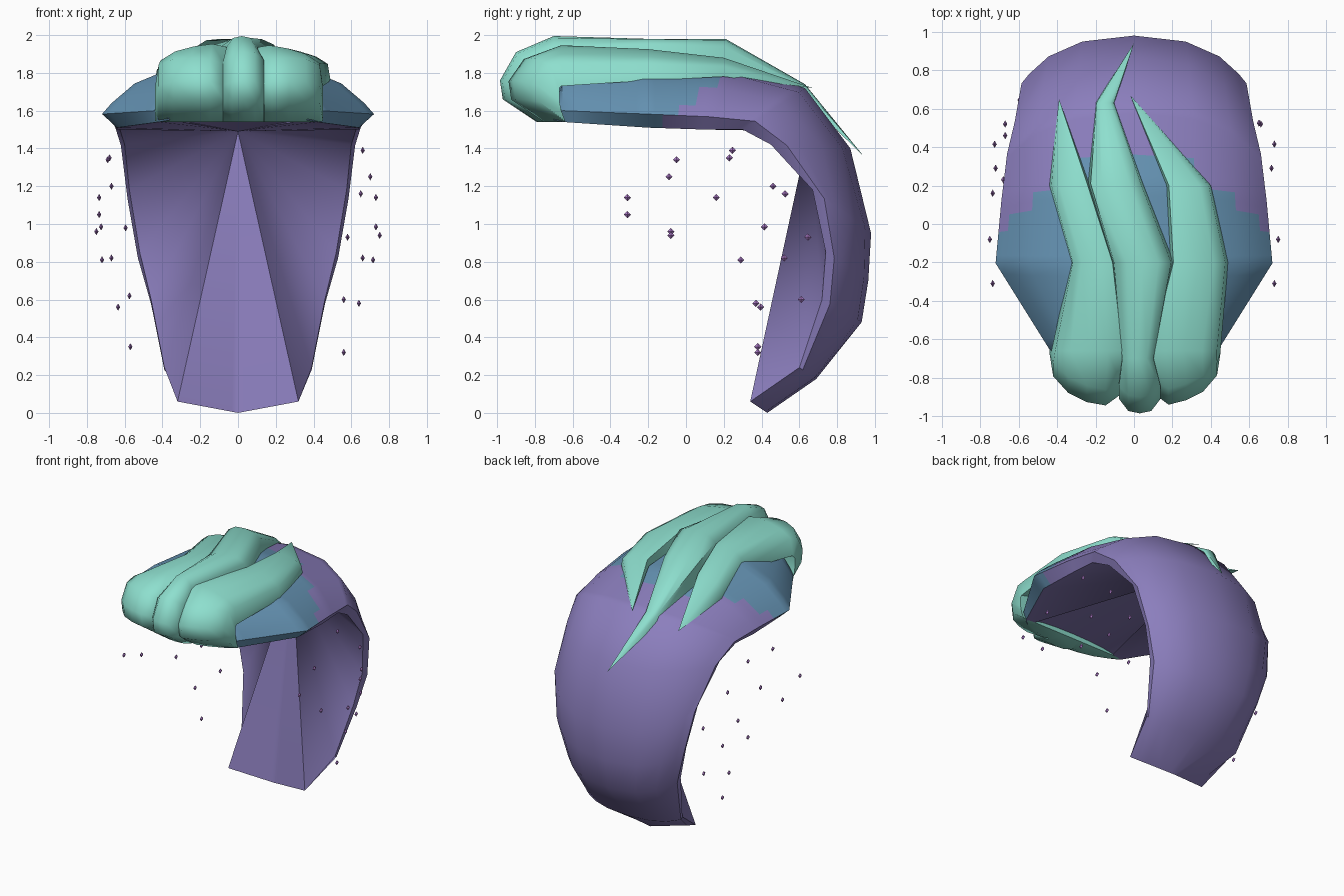
import bpy, bmesh, math
from mathutils import Vector

if "Cube" in bpy.data.objects:
    bpy.data.objects.remove(bpy.data.objects["Cube"])


def material(name, rgb):
    m = bpy.data.materials.new(name)
    m.diffuse_color = (*rgb, 1)
    m.use_nodes = True
    m.node_tree.nodes["Principled BSDF"].inputs["Base Color"].default_value = m.diffuse_color
    return m


PURPLE = material("purple", (0.26, 0.21, 0.51))
BLUE = material("slate_blue", (0.13, 0.29, 0.45))
MINT = material("mint", (0.27, 0.74, 0.62))
LILAC = material("lilac", (0.40, 0.19, 0.56))


def finish(bm, name, mats, smooth=40, flip=False):
    bmesh.ops.remove_doubles(bm, verts=bm.verts, dist=0.0005)
    bmesh.ops.recalc_face_normals(bm, faces=bm.faces)
    if flip:
        bmesh.ops.reverse_faces(bm, faces=bm.faces)
    me = bpy.data.meshes.new(name)
    bm.to_mesh(me)
    bm.free()
    for m in mats:
        me.materials.append(m)
    ob = bpy.data.objects.new(name, me)
    bpy.context.collection.objects.link(ob)
    if smooth:
        bpy.ops.object.select_all(action='DESELECT')
        ob.select_set(True)
        bpy.context.view_layer.objects.active = ob
        bpy.ops.object.shade_smooth_by_angle(angle=math.radians(smooth))
    return ob


def skin(bm, rows):
    """Bridge equal-length rows of points with quads."""
    grid = [[bm.verts.new(p) for p in r] for r in rows]
    for a, b in zip(grid, grid[1:]):
        for i in range(len(a) - 1):
            bm.faces.new((a[i], a[i + 1], b[i + 1], b[i]))
    return grid


# Main sweep: crown y,z / rim y,z / rim half width / widest half width
STATIONS = [
    (-.72, 1.60, -.70, 1.55, .36, .37),
    (-.66, 1.84, -.65, 1.54, .42, .44),
    (-.22, 1.87, -.20, 1.51, .64, .72),
    (.20, 1.84, .10, 1.50, .64, .69),
    (.63, 1.72, .30, 1.50, .625, .66),
    (.87, 1.40, .45, 1.42, .60, .62),
    (.98, .95, .67, 1.18, .575, .585),
    (.965, .70, .74, .85, .52, .53),
    (.93, .48, .72, .60, .46, .46),
    (.69, .18, .60, .24, .39, .39),
    (.43, .00, .34, .06, .32, None),
]
SECTION = [(0, None), (.2, 1.0), (.36, .93), (.65, .76), (.9, .46), (1, 0)]


def shell_row(s):
    ty, tz, ry, rz, rim, wide = s
    half = []
    for f, k in SECTION:
        if wide is None:                  # straight lower lip
            x = rim * (1 - f)
        else:
            x = rim if k is None else wide * k
        half.append(Vector((x, ry + (ty - ry) * f, rz + (tz - rz) * f)))
    left = [Vector((-p.x, p.y, p.z)) for p in half]
    return left + half[-2::-1]


# Outer sweep, refined near the front so the blue patch has a stepped edge
rows = []
for i, (a, b) in enumerate(zip(STATIONS, STATIONS[1:])):
    ra, rb = shell_row(a), shell_row(b)
    n = 8 if 1 <= i <= 3 else 1
    rows += [[p.lerp(q, j / n) for p, q in zip(ra, rb)] for j in range(n)]
rows.append(shell_row(STATIONS[-1]))
bm = bmesh.new()
skin(bm, rows)
bmesh.ops.recalc_face_normals(bm, faces=bm.faces)
for f in bm.faces:
    c = f.calc_center_median()
    edge = -.2 + 1.45 * (c.z - 1.5) + (.12 if abs(c.x) < .28 else 0)
    f.material_index = int(c.z > 1.45 and c.y < edge)
finish(bm, "swept_shell", [PURPLE, BLUE])

# Lining: fans out from one point below the crown to the whole rim
ring = [r[0] for r in rows] + rows[-1][1:] + [r[-1] for r in rows[-2::-1]] + rows[0][-2:0:-1]
bm = bmesh.new()
apex = bm.verts.new((0, .65, 1.49))
edge = [bm.verts.new(p) for p in ring]
for a, b in zip(edge, edge[1:] + edge[:1]):
    bm.faces.new((a, b, apex))
bmesh.ops.recalc_face_normals(bm, faces=bm.faces)
# The lining's faces point the same way as the shell in front of them
wall = max(bm.faces, key=lambda f: f.calc_area() if f.calc_center_median().z < 1 else 0)
finish(bm, "lining", [PURPLE], 60, flip=wall.normal.y < 0)


# Locks: y, left x, right x, left base z, right base z, crown z
LOCKS = {
    "middle_lock": [(.94, 0, 0, 1.36, 1.36, 1.36), (.63, -.20, -.10, 1.66, 1.66, 1.74),
                    (.21, -.24, .05, 1.80, 1.80, 1.98), (-.2, -.12, .21, 1.80, 1.82, 1.98),
                    (-.7, -.07, .11, 1.75, 1.75, 1.995)],
    "left_lock": [(.65, -.39, -.39, 1.66, 1.66, 1.66), (.2, -.44, -.23, 1.75, 1.82, 1.87),
                  (-.2, -.33, -.10, 1.78, 1.84, 1.92), (-.66, -.43, -.04, 1.74, 1.82, 1.94)],
    "right_lock": [(.67, -.02, -.02, 1.72, 1.72, 1.72), (.2, .17, .40, 1.83, 1.78, 1.87),
                   (-.2, .19, .49, 1.84, 1.76, 1.91), (-.66, .07, .45, 1.82, 1.73, 1.93)],
}
# Front curl shared by all locks: base y,z and crown y,z
CURL = [(-.67, 1.72, -.90, 1.91), (-.67, 1.65, -.985, 1.76),
        (-.66, 1.60, -.97, 1.66), (-.64, 1.545, -.79, 1.54)]
FRONT = {"middle_lock": (-.09, .15, 0), "left_lock": (-.44, -.05, .03),
         "right_lock": (.09, .45, .03)}


def lock_row(left, right, crown):
    """Boxy arch from the left base over the crown to the right base."""
    mid = (left + right) / 2
    pts = [left]
    for t, h in ((-.9, .76), (-.5, .96), (0, 1), (.5, .96), (.9, .76)):
        base = mid + (right - left) * t / 2
        pts.append(base + (crown - mid) * h)
    return pts + [right]


for name, body in LOCKS.items():
    rows = []
    for y, xl, xr, zl, zr, zc in body:
        rows.append(lock_row(Vector((xl, y, zl)), Vector((xr, y, zr)),
                             Vector(((xl + xr) / 2, y, zc))))
    xl, xr, back = FRONT[name]
    for yb, zb, yc, zc in CURL:
        row = lock_row(Vector((xl, yb, zb)), Vector((xr, yb, zb)),
                       Vector(((xl + xr) / 2, yc + back, zc - back * (zc > 1.8))))
        for p in row[1:-1]:               # sweep the front back toward the sides
            p.y = min(yb, p.y + .38 * max(0, abs(p.x) - .17))
        rows.append(row)
    bm = bmesh.new()
    grid = skin(bm, rows)
    for a, b in zip(grid, grid[1:]):      # underside
        bm.faces.new((a[0], b[0], b[-1], a[-1]))
    bm.faces.new(grid[-1])
    finish(bm, name, [MINT], 50)


# Small floating flecks on both sides
FLECKS = [
    (.66, .245, 1.39), (.70, -.09, 1.25), (.65, .525, 1.16), (.73, -.31, 1.14),
    (.73, .415, .985), (.75, -.08, .94), (.58, .645, .93), (.66, .52, .82),
    (.715, .29, .81), (.56, .61, .60), (.64, .37, .58), (.56, .38, .32),
    (-.68, .23, 1.35), (-.69, -.05, 1.34), (-.67, .46, 1.20), (-.735, .16, 1.14),
    (-.735, -.31, 1.05), (-.725, .415, .985), (-.75, -.08, .96), (-.595, .645, .98),
    (-.67, .52, .82), (-.72, .29, .81), (-.575, .61, .62), (-.635, .395, .56),
    (-.57, .38, .35),
]
bm = bmesh.new()
for p in FLECKS:
    c, r = Vector(p), .019
    eq = [bm.verts.new(c + Vector(d) * r) for d in ((.6, 0, 0), (0, 1, 0), (-.6, 0, 0), (0, -1, 0))]
    for s in (1, -1):
        tip = bm.verts.new(c + Vector((0, 0, s * r)))
        for i in range(4):
            bm.faces.new((eq[i], eq[(i + 1) % 4], tip))
finish(bm, "flecks", [LILAC], 0)
